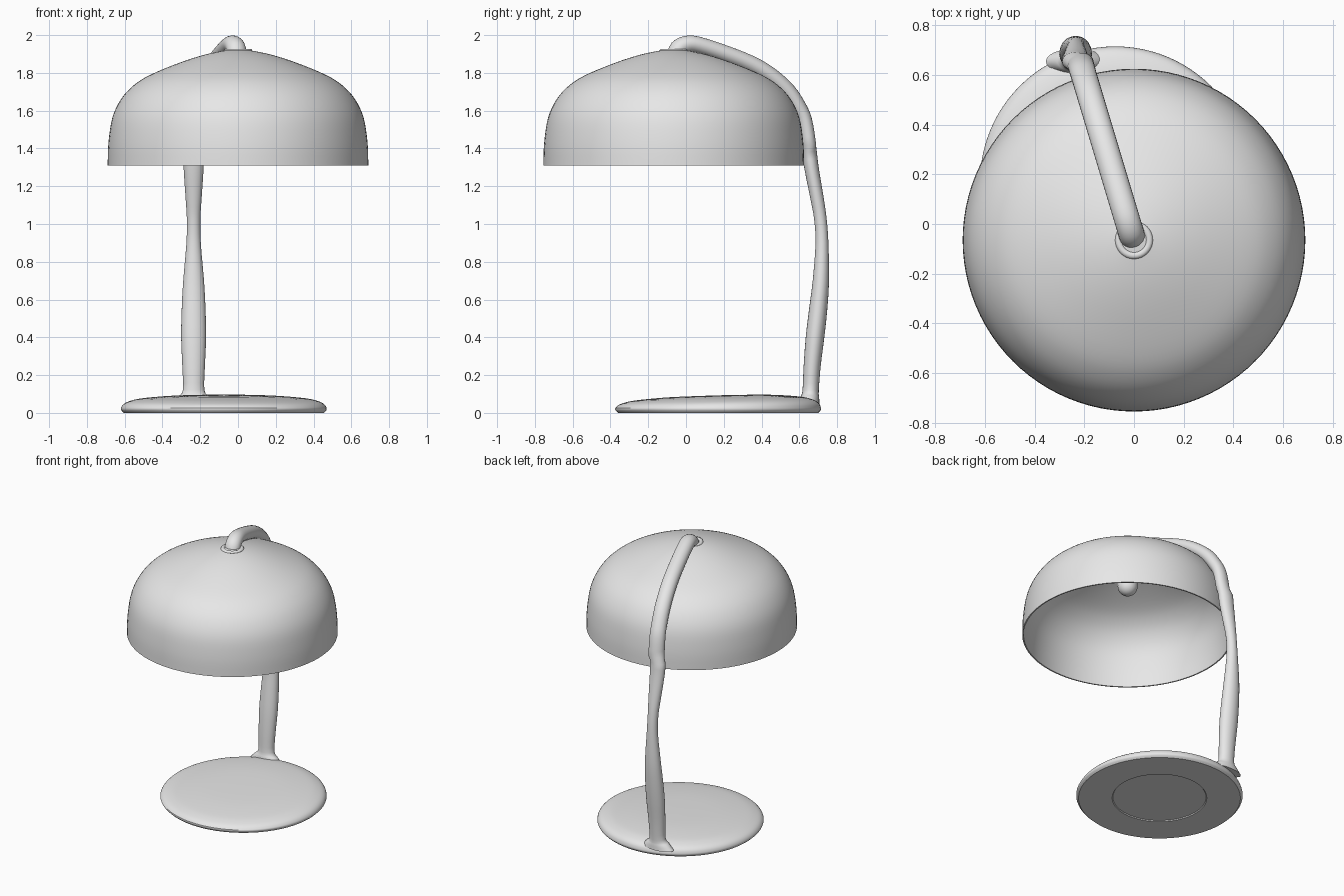
import bpy, bmesh, math
from mathutils import Vector

if "Cube" in bpy.data.objects:
    bpy.data.objects.remove(bpy.data.objects["Cube"])

# one warm-free light grey for the whole lamp
grey = bpy.data.materials.new("light grey")
grey.diffuse_color = (0.8, 0.8, 0.8, 1)
grey.use_nodes = True
grey.node_tree.nodes["Principled BSDF"].inputs["Base Color"].default_value = grey.diffuse_color


def finish(name, bm, angle=40):
    bmesh.ops.remove_doubles(bm, verts=bm.verts, dist=1e-5)
    bmesh.ops.recalc_face_normals(bm, faces=bm.faces)
    me = bpy.data.meshes.new(name)
    bm.to_mesh(me)
    bm.free()
    me.materials.append(grey)
    ob = bpy.data.objects.new(name, me)
    bpy.context.collection.objects.link(ob)
    bpy.ops.object.select_all(action='DESELECT')
    ob.select_set(True)
    bpy.context.view_layer.objects.active = ob
    bpy.ops.object.shade_smooth_by_angle(angle=math.radians(angle))
    return ob


def smooth(pts, steps=4):
    # Catmull-Rom refinement of a list of tuples
    out = []
    p = [Vector(q) for q in pts]
    for i in range(len(p) - 1):
        a, b, c, d = p[max(i - 1, 0)], p[i], p[i + 1], p[min(i + 2, len(p) - 1)]
        for s in range(steps):
            t = s / steps
            out.append(0.5 * (2 * b + (c - a) * t + (2 * a - 5 * b + 4 * c - d) * t * t
                              + (3 * b - a - 3 * c + d) * t ** 3))
    return out + [p[-1]]


def lathe(profile, cx, cy, seg=96):
    bm = bmesh.new()
    vs = [bm.verts.new((cx + r, cy, z)) for r, z in profile]
    es = [bm.edges.new((vs[i], vs[i + 1])) for i in range(len(vs) - 1)]
    bmesh.ops.spin(bm, geom=vs + es, cent=(cx, cy, 0), axis=(0, 0, 1),
                   angle=2 * math.pi, steps=seg, use_duplicate=False)
    bmesh.ops.remove_doubles(bm, verts=bm.verts, dist=1e-5)
    return bm


CY = -0.065

# domed shade: outer wall, thin rim, inner wall
outer = [tuple(v) for v in smooth([(0, 1.925), (0.06, 1.92), (0.174, 1.897), (0.306, 1.855),
                                   (0.464, 1.79), (0.554, 1.733), (0.62, 1.66),
                                   (0.665, 1.563), (0.686, 1.43), (0.69, 1.31)])]
inner = [(r * 0.987, z - 0.008 * (z - 1.31) / 0.61) for r, z in reversed(outer)]
finish("shade", lathe(outer + inner, 0, CY))

# lamp holder hanging inside the shade, rounded at the end
holder = [(0, 1.91), (0.065, 1.91)]
holder += [(0.065 * math.cos(a * math.pi / 16), 1.675 - 0.065 * math.sin(a * math.pi / 16))
           for a in range(9)]
finish("bulb_holder", lathe(holder, 0, CY, 32))

# collar ring where the arm enters the shade
collar = [(0.062 + 0.014 * math.cos(a * math.pi / 5), 1.918 + 0.010 * math.sin(a * math.pi / 5))
          for a in range(11)]
finish("collar", lathe(collar, 0, CY, 32))

# disc base with slightly rising top and shallow recess underneath
top = [tuple(v) for v in smooth([(0.53, 0), (0.545, 0.02), (0.53, 0.047), (0.49, 0.065),
                                 (0.42, 0.078), (0.25, 0.09), (0, 0.093)])]
bm = lathe([(0, 0.006), (0.305, 0.006), (0.31, 0)] + top, -0.075, 0.17)
for v in bm.verts:
    if v.co.z > 0.03:
        v.co.z *= 1 + 0.3 * (v.co.y - 0.17)
finish("base", bm)

# swelling stem and arm: y, z, half width, half depth
path = [(0.655, 0.05, 0.12, 0.052), (0.657, 0.085, 0.085, 0.048), (0.66, 0.12, 0.057, 0.043),
        (0.668, 0.25, 0.06, 0.045), (0.683, 0.4, 0.066, 0.049), (0.7, 0.55, 0.063, 0.048),
        (0.714, 0.7, 0.055, 0.043), (0.72, 0.9, 0.038, 0.034), (0.711, 1.03, 0.036, 0.033),
        (0.695, 1.13, 0.042, 0.035), (0.664, 1.3, 0.053, 0.038), (0.648, 1.42, 0.054, 0.04),
        (0.626, 1.547, 0.053, 0.041), (0.593, 1.62, 0.052, 0.043), (0.534, 1.706, 0.052, 0.045),
        (0.444, 1.786, 0.052, 0.045), (0.34, 1.848, 0.052, 0.045), (0.19, 1.907, 0.052, 0.045),
        (0.06, 1.948, 0.052, 0.045), (0.0, 1.95, 0.052, 0.046), (-0.04, 1.93, 0.052, 0.046),
        (-0.055, 1.895, 0.052, 0.046)]
pts = smooth(path, 3)
cen = [Vector((-0.3 * (p[0] + 0.075), p[0], p[1])) for p in pts]
for c in cen:
    if c.z < 1.4:
        c.x = -0.235
bm = bmesh.new()
SEG = 24
rings = []
for i, p in enumerate(pts):
    tan = (cen[min(i + 1, len(cen) - 1)] - cen[max(i - 1, 0)]).normalized()
    side = Vector((0.957, 0.29, 0)) if cen[i].z > 1.4 else Vector((1, 0, 0))
    dep = tan.cross(side).normalized()
    rings.append([bm.verts.new(cen[i] + side * p[2] * math.cos(2 * math.pi * k / SEG)
                               + dep * p[3] * math.sin(2 * math.pi * k / SEG))
                  for k in range(SEG)])
for a, b in zip(rings, rings[1:]):
    for k in range(SEG):
        bm.faces.new((a[k], a[(k + 1) % SEG], b[(k + 1) % SEG], b[k]))
bm.faces.new(rings[0])
bm.faces.new(rings[-1])
finish("arm", bm, 60)
